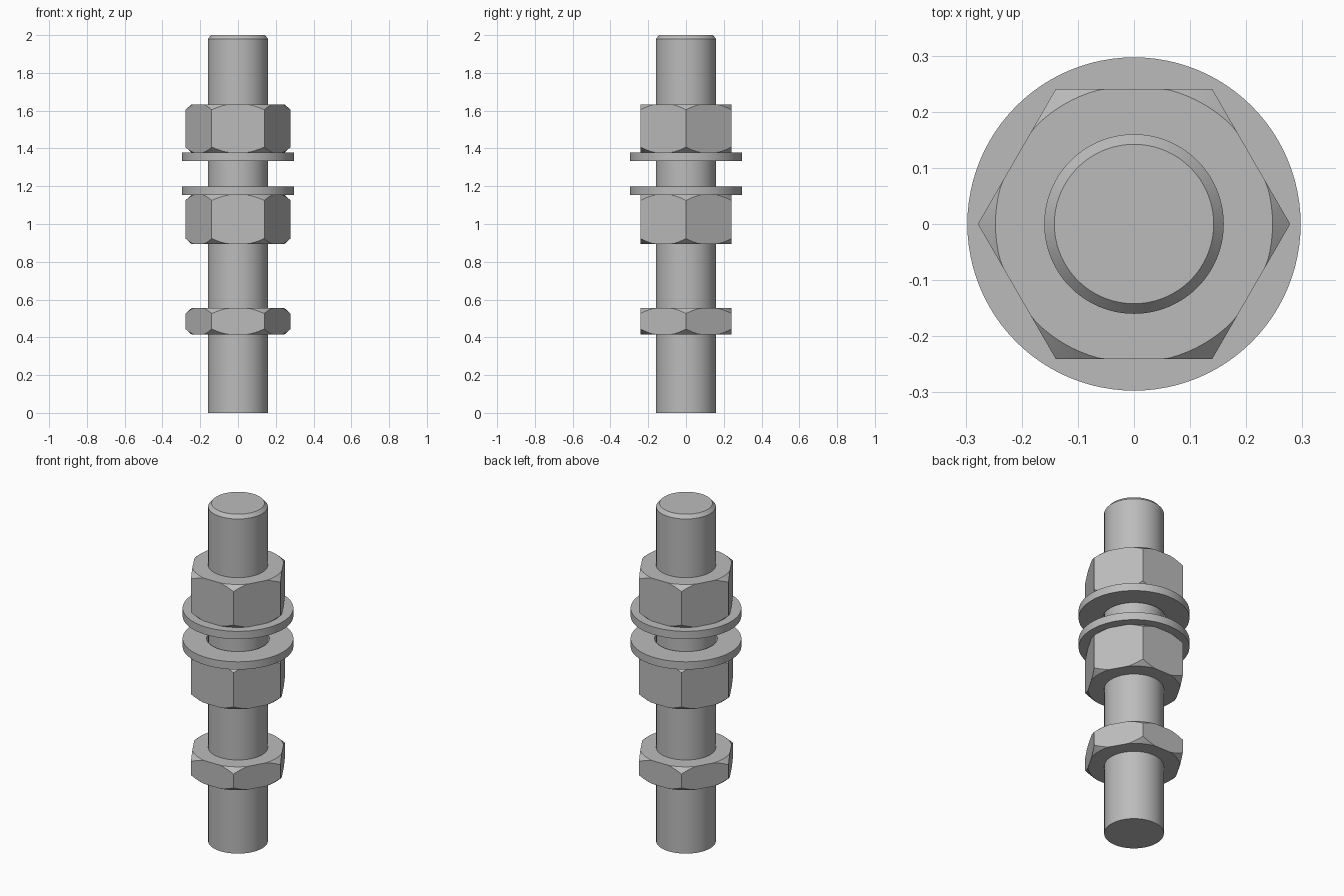
import bpy
import math

cube = bpy.data.objects.get("Cube")
if cube:
    bpy.data.objects.remove(cube, do_unlink=True)

steel = bpy.data.materials.new("steel grey")
steel.use_nodes = True
GREY = (0.5, 0.5, 0.5, 1)
steel.diffuse_color = GREY
steel.node_tree.nodes["Principled BSDF"].inputs["Base Color"].default_value = GREY

ROD, APOTHEM, CROWN = 0.16, 0.241, 0.247
SEGMENTS = 96


def add_part(name, rings, closed):
    """Skin a stack of rings; loop it into a tube or cap both ends."""
    n = len(rings[0])
    verts = [v for ring in rings for v in ring]
    faces = []
    for k in range(len(rings) if closed else len(rings) - 1):
        a, b = k * n, (k + 1) % len(rings) * n
        faces += [(a + i, a + (i + 1) % n, b + (i + 1) % n, b + i) for i in range(n)]
    if not closed:
        faces.append(tuple(reversed(range(n))))
        faces.append(tuple(range(len(verts) - n, len(verts))))
    mesh = bpy.data.meshes.new(name)
    mesh.from_pydata(verts, [], faces)
    mesh.materials.append(steel)
    obj = bpy.data.objects.new(name, mesh)
    bpy.context.collection.objects.link(obj)
    bpy.ops.object.select_all(action="DESELECT")
    obj.select_set(True)
    bpy.context.view_layer.objects.active = obj
    # Merge the points where the nut chamfer fades out
    bpy.ops.object.mode_set(mode="EDIT")
    bpy.ops.mesh.select_all(action="SELECT")
    bpy.ops.mesh.remove_doubles(threshold=0.00001)
    bpy.ops.mesh.normals_make_consistent(inside=False)
    bpy.ops.object.mode_set(mode="OBJECT")
    bpy.ops.object.shade_smooth_by_angle(angle=math.radians(20))
    return obj


def ring(radius, height):
    """Ring whose radius and height are functions of the angle."""
    angles = [math.tau * i / SEGMENTS for i in range(SEGMENTS)]
    return [(radius(t) * math.cos(t), radius(t) * math.sin(t), height(t)) for t in angles]


def lathe(name, profile, closed):
    return add_part(name, [ring(lambda t: r, lambda t: z) for r, z in profile], closed)


def hex_radius(t):
    # Corners lie on the x axis, flats face front and back
    sector = math.pi / 3
    return APOTHEM / math.cos(t % sector - sector / 2)


def hex_nut(name, bottom, top):
    """Hexagonal nut with conical chamfers cutting its corners."""
    def crown(t):
        return min(hex_radius(t), CROWN)

    def drop(t):
        return 0.9 * max(0, hex_radius(t) - CROWN)

    def bore(t):
        return ROD

    add_part(name, [
        ring(bore, lambda t: bottom),
        ring(crown, lambda t: bottom),
        ring(hex_radius, lambda t: bottom + drop(t)),
        ring(hex_radius, lambda t: top - drop(t)),
        ring(crown, lambda t: top),
        ring(bore, lambda t: top),
    ], True)


def washer(name, bottom, top):
    inner, outer = 0.168, 0.297
    lathe(name, [(inner, bottom), (outer, bottom), (outer, top), (inner, top)], True)


# Rod with a chamfered upper end
lathe("threaded_rod", [(ROD, 0), (ROD, 1.98), (0.142, 2)], False)

# Nuts from bottom to top
hex_nut("thin_lock_nut", 0.416, 0.554)
hex_nut("lower_nut", 0.895, 1.153)
hex_nut("upper_nut", 1.379, 1.633)

# Washers between the two full nuts
washer("lower_washer", 1.153, 1.199)
washer("upper_washer", 1.333, 1.379)
